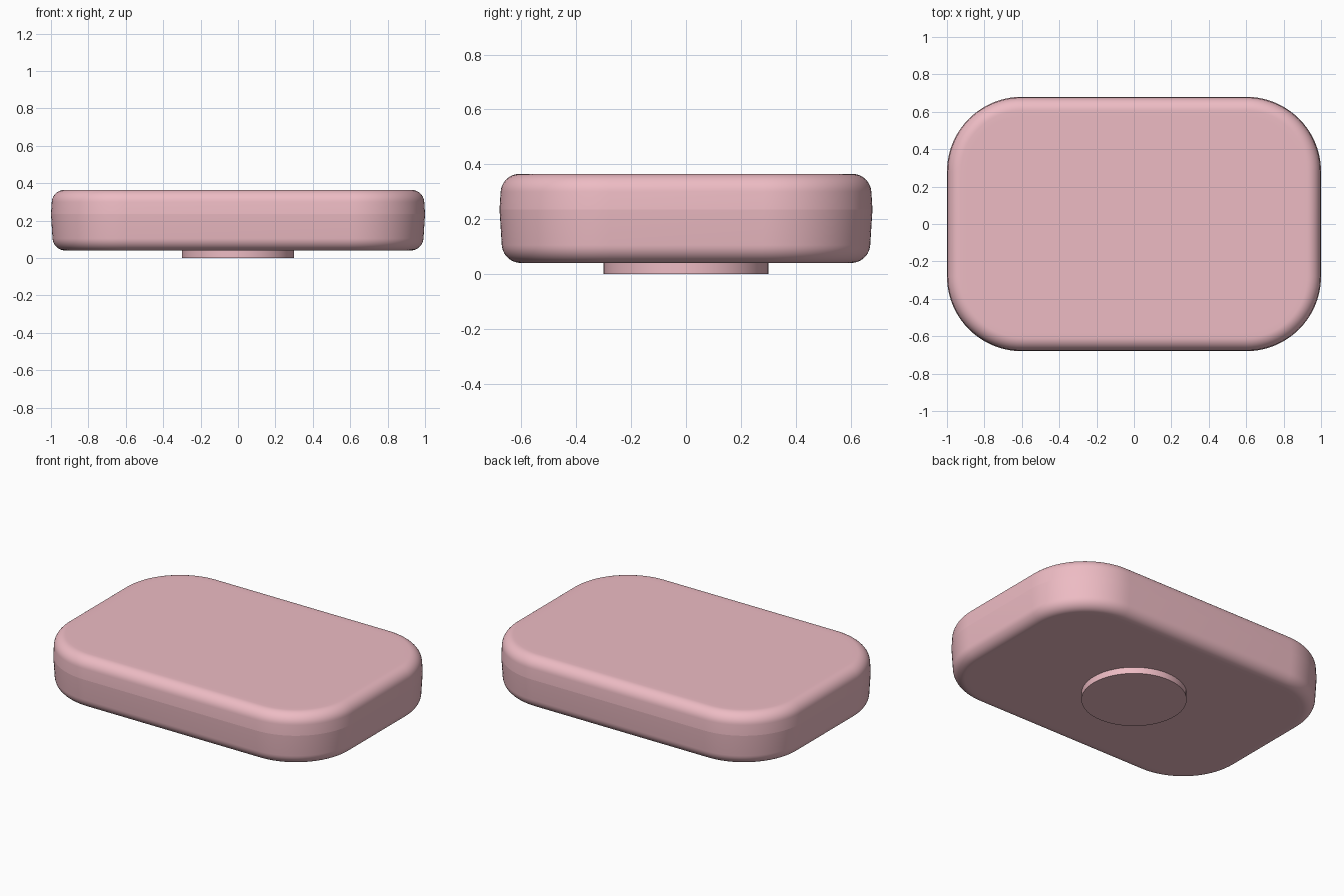
import bpy, bmesh
from math import sin, cos, pi, radians, tan

if "Cube" in bpy.data.objects:
    bpy.data.objects.remove(bpy.data.objects["Cube"])

pink = bpy.data.materials.new("pink")
pink.diffuse_color = (0.85, 0.50, 0.55, 1)
pink.use_nodes = True
pink.node_tree.nodes["Principled BSDF"].inputs["Base Color"].default_value = pink.diffuse_color

HX, HY, R = 1.0, 0.68, 0.40        # half sizes and plan corner radius
Z0, SEAM, Z1 = 0.04, 0.235, 0.365  # underside, parting line, top
FILLET, DRAFT, CORNER = 0.07, radians(4), 20


def finish(bm, name):
    bmesh.ops.recalc_face_normals(bm, faces=bm.faces)
    for f in bm.faces:
        f.smooth = True
    for e in bm.edges:
        if e.calc_face_angle(0) > radians(30):
            e.smooth = False
    mesh = bpy.data.meshes.new(name)
    bm.to_mesh(mesh)
    bm.free()
    mesh.materials.append(pink)
    obj = bpy.data.objects.new(name, mesh)
    bpy.context.collection.objects.link(obj)
    return obj


def rounded_ring(bm, inset, z):
    r = R - inset
    ring = []
    for q, (sx, sy) in enumerate([(1, 1), (-1, 1), (-1, -1), (1, -1)]):
        for i in range(CORNER + 1):
            a = (q + i / CORNER) * pi / 2
            ring.append(bm.verts.new((sx * (HX - R) + r * cos(a),
                                      sy * (HY - R) + r * sin(a), z)))
    return ring


def half_profile(z_end, sign):
    # fillet from the flat cap out to the drafted wall, (inset, z) pairs
    zc = z_end - sign * FILLET
    wall_z = zc + sign * FILLET * sin(DRAFT)
    wall_in = abs(wall_z - SEAM) * tan(DRAFT) * 0.9
    centre = wall_in + FILLET * cos(DRAFT)
    pts = [(centre + 0.03, z_end)]
    for i in range(11):
        a = pi / 2 + (DRAFT - pi / 2) * i / 10
        pts.append((centre - FILLET * cos(a), zc + sign * FILLET * sin(a)))
    return pts


# cushion body: two drafted halves meeting at a parting line
bm = bmesh.new()
lower, upper = half_profile(Z0, -1), half_profile(Z1, 1)
profile = lower + [(0, SEAM)] + upper[::-1]
rings = [rounded_ring(bm, inset, z) for inset, z in profile]
for a, b in zip(rings, rings[1:]):
    for i in range(len(a)):
        j = (i + 1) % len(a)
        bm.faces.new((a[i], a[j], b[j], b[i]))
bm.faces.new(rings[0][::-1])
bm.faces.new(rings[-1])
# crisp shading along the parting line
seam = rings[len(lower)]
for i, v in enumerate(seam):
    bm.edges.get((v, seam[(i + 1) % len(seam)])).smooth = False
finish(bm, "cushion_body")

# round foot under the body
bm = bmesh.new()
bmesh.ops.create_cone(bm, cap_ends=True, segments=64, radius1=0.3, radius2=0.3, depth=0.045)
bmesh.ops.translate(bm, verts=bm.verts, vec=(0, 0, 0.0225))
finish(bm, "round_foot")
